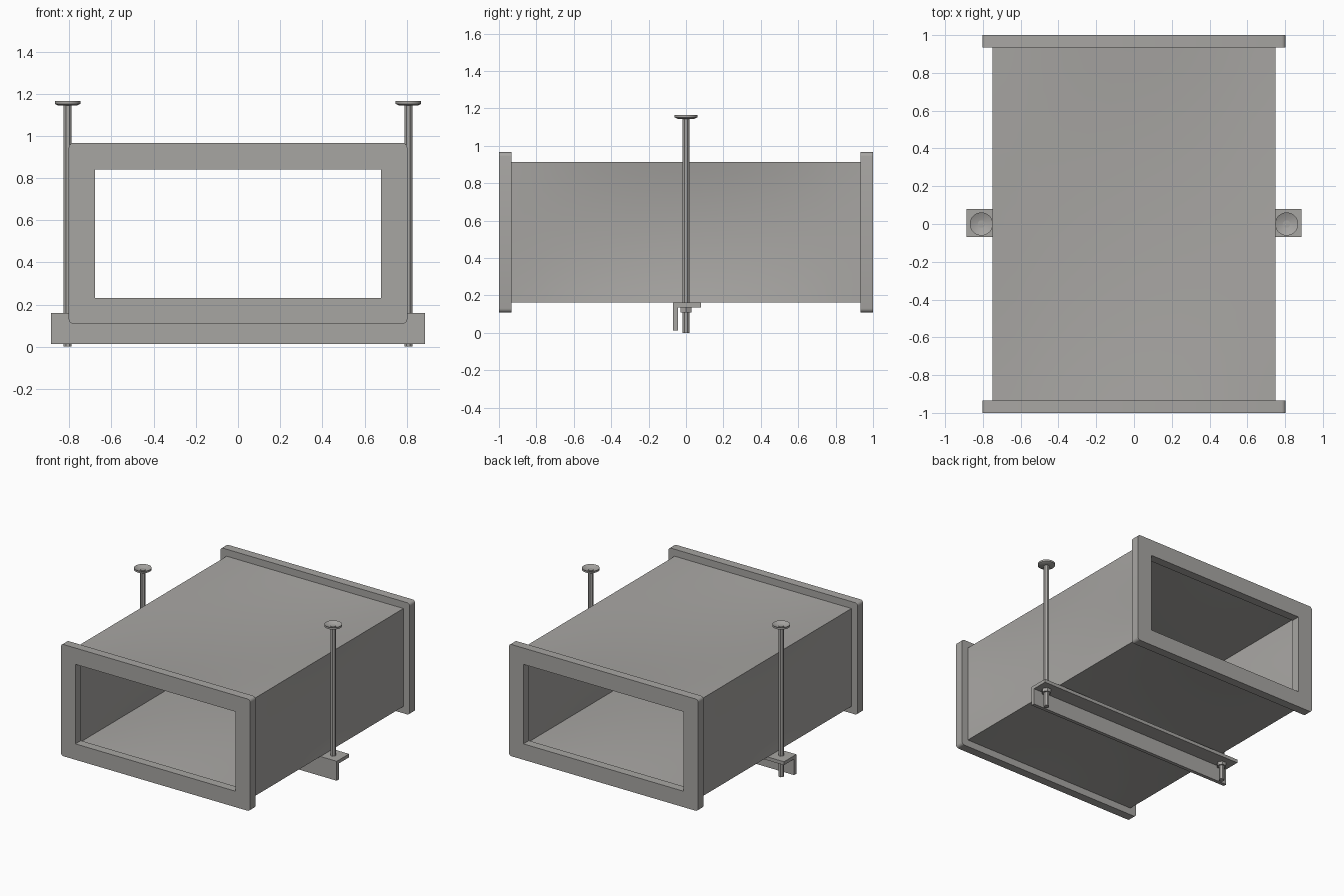
import bpy, bmesh, math
from mathutils import Matrix

if "Cube" in bpy.data.objects:
    bpy.data.objects.remove(bpy.data.objects["Cube"])

metal = bpy.data.materials.new("galvanised_grey")
metal.diffuse_color = (0.39, 0.38, 0.365, 1)
metal.use_nodes = True
metal.node_tree.nodes["Principled BSDF"].inputs["Base Color"].default_value = metal.diffuse_color


def finish(name, bm, smooth=False):
    bmesh.ops.recalc_face_normals(bm, faces=bm.faces[:])
    me = bpy.data.meshes.new(name)
    bm.to_mesh(me)
    bm.free()
    me.materials.append(metal)
    ob = bpy.data.objects.new(name, me)
    bpy.context.collection.objects.link(ob)
    if smooth:
        bpy.ops.object.select_all(action='DESELECT')
        ob.select_set(True)
        bpy.context.view_layer.objects.active = ob
        bpy.ops.object.shade_smooth_by_angle(angle=math.radians(30))
    return ob


def skin(bm, loops):
    """Bridge a closed ring of equal vertex loops."""
    n = len(loops[0])
    for a in range(len(loops)):
        p, q = loops[a], loops[(a + 1) % len(loops)]
        for i in range(n):
            j = (i + 1) % n
            bm.faces.new((p[i], p[j], q[j], q[i]))


def rect_loop(hx, z0, z1, r, steps=4):
    """Rectangle outline in x/z with corners rounded by r."""
    pts = []
    for i, (sx, zc) in enumerate([(1, z1 - r), (-1, z1 - r), (-1, z0 + r), (1, z0 + r)]):
        for k in range(steps + 1):
            a = math.pi / 2 * (i + k / steps)
            pts.append((sx * (hx - r) + r * math.cos(a), zc + r * math.sin(a)))
    return pts


def rect_tube(name, outer, inner, y0, y1):
    """Hollow rectangular tube along y; outer = (hx, z0, z1, corner radius)."""
    bm = bmesh.new()
    skin(bm, [[bm.verts.new((x, y, z)) for x, z in rect_loop(*spec)]
              for spec, y in ((outer, y0), (outer, y1), (inner, y1), (inner, y0))])
    bmesh.ops.remove_doubles(bm, verts=bm.verts[:], dist=1e-5)
    return finish(name, bm, smooth=True)


def dished_loop(hx, hz, zc, dish, n=12):
    """Rectangle outline whose four sides bow inward by dish."""
    pts = []
    for k in range(n):
        u = -1 + 2 * k / n
        b = dish * (1 - u * u)
        pts.append([(-u * hx, hz - b), (-hx + b, -u * hz),
                    (u * hx, -hz + b), (hx - b, u * hz)])
    return [(pts[k][s][0], zc + pts[k][s][1]) for s in range(4) for k in range(n)]


def lathe(name, profile, x, sides, turn=0.0):
    """Revolve (radius, z) points about a vertical axis at x."""
    bm = bmesh.new()
    vs = [bm.verts.new((r, 0, z)) for r, z in profile]
    es = [bm.edges.new(p) for p in zip(vs, vs[1:])]
    bmesh.ops.spin(bm, geom=vs + es, axis=(0, 0, 1), cent=(0, 0, 0),
                   angle=2 * math.pi, steps=sides, use_duplicate=False)
    bmesh.ops.remove_doubles(bm, verts=bm.verts[:], dist=1e-5)
    mat = Matrix.Translation((x, 0, 0)) @ Matrix.Rotation(turn, 4, 'Z')
    bmesh.ops.transform(bm, matrix=mat, verts=bm.verts[:])
    return finish(name, bm, smooth=True)


# Thin sheet duct body with panels bowed slightly inward
bm = bmesh.new()
rows = [-1 + 2 * k / 16 for k in range(17)]
loops = []
for t, order in ((0.0, rows), (0.012, rows[::-1])):
    for v in order:
        pts = dished_loop(0.75 - t, 0.3755 - t, 0.5375, 0.035 * (1 - v * v))
        loops.append([bm.verts.new((x, 0.94 * v, z)) for x, z in pts])
skin(bm, loops)
finish("duct_body", bm, smooth=True)

# Deeper end flanges framing a smaller opening
for name, s in (("front_flange", -1), ("back_flange", 1)):
    rect_tube(name, (0.803, 0.109, 0.966, 0.022), (0.679, 0.231, 0.841, 0.0),
              s * 1.0, s * 0.934)

# L-section support bar under the duct
bm = bmesh.new()
section = [(-0.07, 0.012), (-0.043, 0.012), (-0.043, 0.135),
           (0.079, 0.135), (0.079, 0.161), (-0.07, 0.161)]
face = bm.faces.new([bm.verts.new((-0.887, y, z)) for y, z in section])
ext = bmesh.ops.extrude_face_region(bm, geom=[face])
bmesh.ops.translate(bm, vec=(1.774, 0, 0),
                    verts=[v for v in ext["geom"] if isinstance(v, bmesh.types.BMVert)])
finish("support_bar", bm)

# Hanger rods with dished ceiling caps and hex nuts
for side, s in (("left", -1), ("right", 1)):
    x = s * 0.808
    lathe(side + "_rod", [(0, 0), (0.0205, 0), (0.0205, 1.154), (0, 1.154)],
          x, 8, math.pi / 8)
    lathe(side + "_cap", [(0, 1.144), (0.045, 1.144), (0.061, 1.152), (0.061, 1.166),
                          (0.021, 1.148), (0, 1.148)], x, 32)
    lathe(side + "_nut", [(0, 0.110), (0.035, 0.110), (0.035, 0.136), (0, 0.136)], x, 6)
